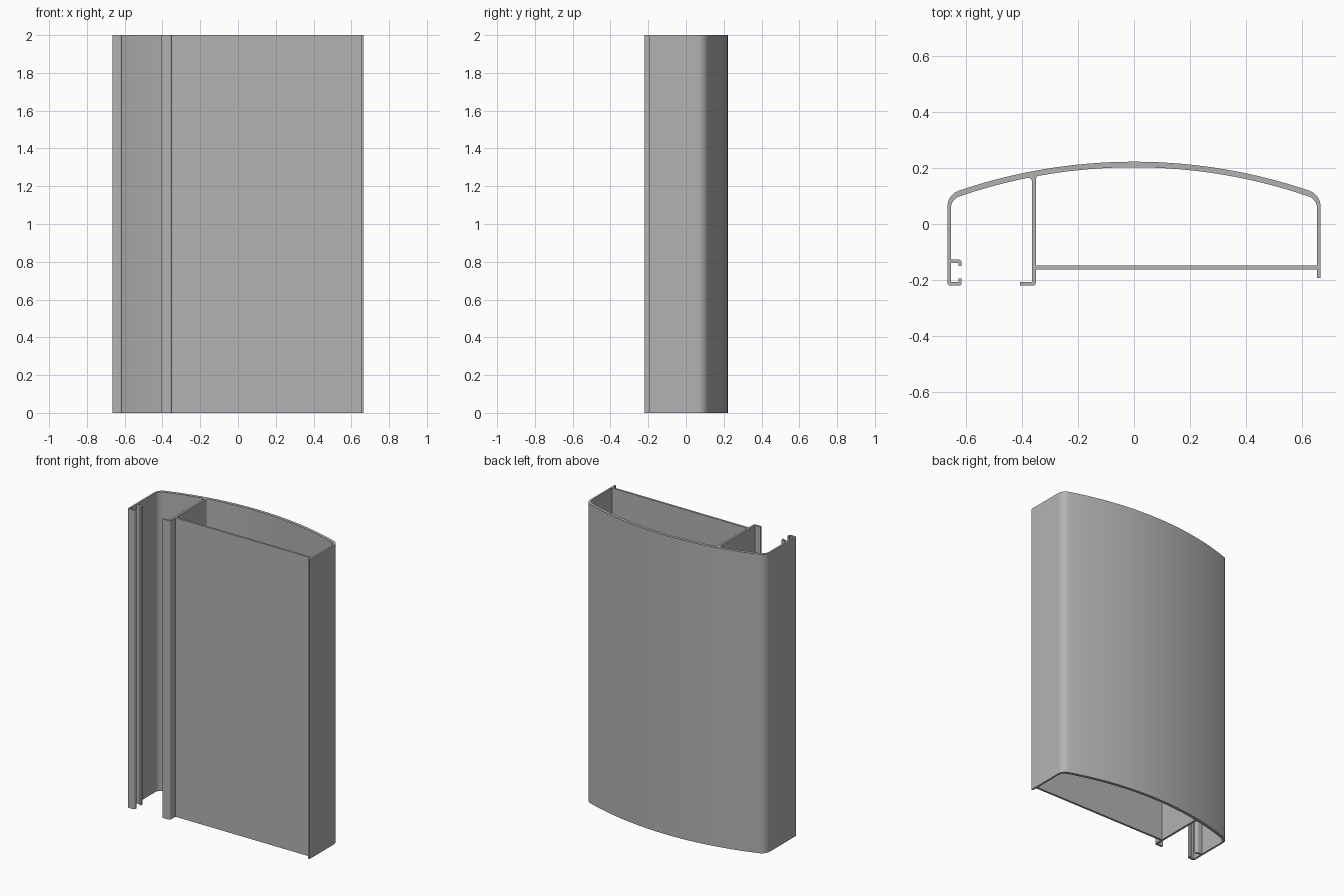
import bpy
import bmesh
from math import sin, cos, tan, asin, sqrt, pi
from mathutils import Vector

if "Cube" in bpy.data.objects:
    bpy.data.objects.remove(bpy.data.objects["Cube"], do_unlink=True)

HEIGHT = 2.0
OUT, INN = 0.665, 0.653          # side wall faces
FLOOR_B, FLOOR_T = -0.162, -0.148  # front panel faces
WEB_L, WEB_R = -0.364, -0.35     # partition faces
FOOT_B, FOOT_T = -0.22, -0.207   # front hooks
BOW_Y = -1.717                   # centre of the bowed back
BOW_OUT, BOW_IN = 1.939, 1.919


def arc(cx, cy, r, a0, a1, n):
    """Points along an arc; angles in radians."""
    return [(cx + r * cos(a0 + (a1 - a0) * i / n),
             cy + r * sin(a0 + (a1 - a0) * i / n)) for i in range(n + 1)]


def bowed(radius, wall, r, x_end):
    """Right corner and bowed back, from the right wall round to x_end,
    or to the far wall when x_end is None."""
    cx = wall - r
    cy = BOW_Y + sqrt((radius - r) ** 2 - cx ** 2)
    tilt = asin(cx / (radius - r))
    pts = arc(cx, cy, r, 0, pi / 2 - tilt, 10)
    stop = tilt if x_end is None else -asin(x_end / radius)
    pts += arc(0, BOW_Y, radius, pi / 2 - tilt, pi / 2 + stop, 44)[1:]
    if x_end is None:
        pts += arc(-cx, cy, r, pi / 2 + tilt, pi, 10)[1:]
    return pts


def fillet(points, n=5):
    """Round every corner that carries a radius as its third value."""
    out = []
    for i, p in enumerate(points):
        here = Vector(p[:2])
        if len(p) < 3:
            out.append(here)
            continue
        a = (Vector(points[i - 1][:2]) - here).normalized()
        b = (Vector(points[(i + 1) % len(points)][:2]) - here).normalized()
        half = a.angle(b) / 2
        mid = here + (a + b).normalized() * p[2] / sin(half)
        start = here + a * p[2] / tan(half) - mid
        end = here + b * p[2] / tan(half) - mid
        for k in range(n + 1):
            out.append(mid + start.lerp(end, k / n).normalized() * p[2])
    return out


# Outer shell, hooks and partition as one outline
R = 0.011
HOOK_X, LIP_X = -0.614, -0.625
outline = [(OUT, -0.193)] + bowed(BOW_OUT, OUT, 0.06, None)
outline += [
    (-OUT, FOOT_B, R), (HOOK_X, FOOT_B, R), (HOOK_X, -0.194), (LIP_X, -0.194),
    (LIP_X, FOOT_T), (-INN, FOOT_T), (-INN, -0.139), (LIP_X, -0.139),
    (LIP_X, -0.15), (HOOK_X, -0.15), (HOOK_X, -0.127, R), (-INN, -0.127)]
inner_left = [(-x, y) for x, y in bowed(BOW_IN, INN, 0.047, -WEB_L)]
# keep the bowed inside only as far as the partition
inner_left = [p for p in inner_left if p[0] < WEB_L - 0.02]
web_top = BOW_Y + sqrt(BOW_IN ** 2 - WEB_L ** 2)
outline += inner_left + [
    (WEB_L, web_top, 0.012), (WEB_L, FOOT_T), (-0.406, FOOT_T), (-0.406, FOOT_B),
    (WEB_R, FOOT_B, R), (WEB_R, FLOOR_B), (INN, FLOOR_B), (INN, -0.193)]

# Closed chamber behind the front panel
chamber = [(WEB_R, FLOOR_T), (INN, FLOOR_T)] + bowed(BOW_IN, INN, 0.047, WEB_R)
chamber[-1] = (*chamber[-1], 0.012)

# Extrude the section upwards
bm = bmesh.new()
edges = []
for loop in (fillet(outline), fillet(chamber)):
    verts = [bm.verts.new((p[0], p[1], 0)) for p in loop]
    edges += [bm.edges.new((verts[i - 1], v)) for i, v in enumerate(verts)]
bmesh.ops.triangle_fill(bm, use_beauty=True, use_dissolve=False, edges=edges)
result = bmesh.ops.extrude_face_region(bm, geom=bm.faces[:], use_keep_orig=True)
top = [g for g in result["geom"] if isinstance(g, bmesh.types.BMVert)]
bmesh.ops.translate(bm, vec=(0, 0, HEIGHT), verts=top)
bmesh.ops.recalc_face_normals(bm, faces=bm.faces[:])
mesh = bpy.data.meshes.new("extruded_profile")
bm.to_mesh(mesh)
bm.free()

profile = bpy.data.objects.new("extruded_profile", mesh)
bpy.context.collection.objects.link(profile)

# Plain grey metal
grey = bpy.data.materials.new("plain_grey")
grey.use_nodes = True
colour = (0.45, 0.45, 0.45, 1)
grey.diffuse_color = colour
grey.node_tree.nodes["Principled BSDF"].inputs["Base Color"].default_value = colour
mesh.materials.append(grey)

bpy.ops.object.select_all(action="DESELECT")
profile.select_set(True)
bpy.context.view_layer.objects.active = profile
bpy.ops.object.shade_smooth_by_angle(angle=pi / 6)
